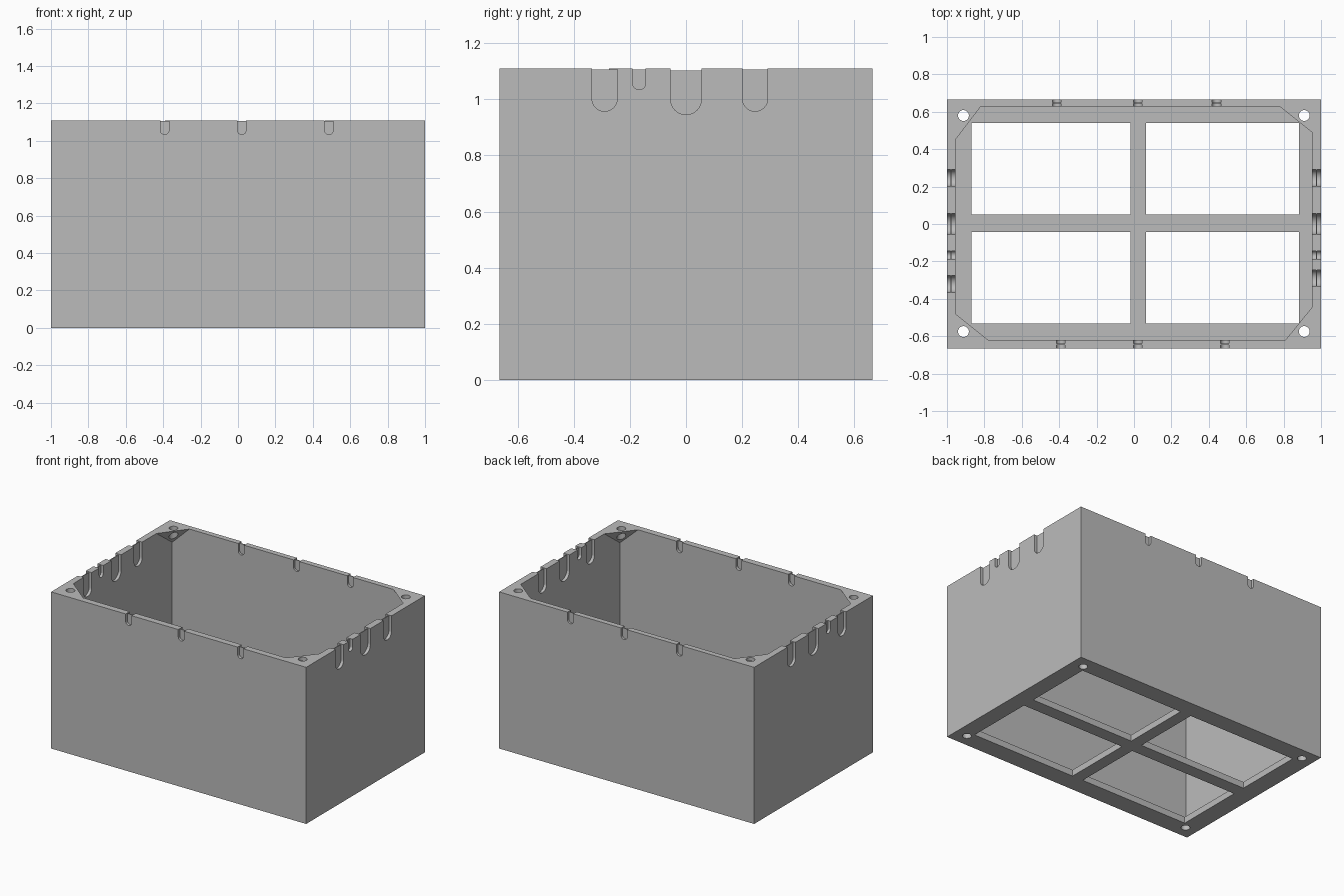
import bpy, bmesh, math
from mathutils import Vector, Matrix

if "Cube" in bpy.data.objects:
    bpy.data.objects.remove(bpy.data.objects["Cube"])

TOP, HALF_Y = 1.11, 0.665
INNER_X, INNER_Y = (-0.955, 0.952), (-0.62, 0.627)
FLOOR, GUSSET_DROP = 0.045, 0.13

grey = bpy.data.materials.new("plain grey")
grey.use_nodes = True
grey.diffuse_color = (0.5, 0.5, 0.5, 1)
grey.node_tree.nodes["Principled BSDF"].inputs["Base Color"].default_value = grey.diffuse_color


def finish(name, bm):
    bmesh.ops.recalc_face_normals(bm, faces=bm.faces)
    mesh = bpy.data.meshes.new(name)
    bm.to_mesh(mesh)
    bm.free()
    mesh.materials.append(grey)
    ob = bpy.data.objects.new(name, mesh)
    bpy.context.collection.objects.link(ob)
    return ob


def add_box(bm, xs, ys, zs):
    spans = (xs, ys, zs)
    size = [b - a for a, b in spans]
    mid = [(a + b) / 2 for a, b in spans]
    bmesh.ops.create_cube(bm, size=1, matrix=Matrix.Translation(mid) @ Matrix.Diagonal((*size, 1)))


def add_slot(bm, axis, wall, along, width, bottom, top, depth):
    """Round-bottomed prism that runs through a wall along the given axis."""
    r = width / 2
    outline = [(r, top), (-r, top)]
    for i in range(17):
        a = math.pi * (1 + i / 16)
        outline.append((r * math.cos(a), bottom + r + r * math.sin(a)))

    def point(u, z, d):
        return (wall + d, along + u, z) if axis == "x" else (along + u, wall + d, z)

    face = bm.faces.new([bm.verts.new(point(u, z, -depth / 2)) for u, z in outline])
    new = bmesh.ops.extrude_face_region(bm, geom=[face])["geom"]
    shift = (depth, 0, 0) if axis == "x" else (0, depth, 0)
    bmesh.ops.translate(bm, verts=[g for g in new if isinstance(g, bmesh.types.BMVert)], vec=shift)


def cut(target, name, bm):
    cutter = finish(name, bm)
    cutter.hide_render = True
    bpy.context.view_layer.objects.active = target
    mod = target.modifiers.new(name, "BOOLEAN")
    mod.operation, mod.solver, mod.object = "DIFFERENCE", "EXACT", cutter
    bpy.ops.object.modifier_apply(modifier=name)
    bpy.data.objects.remove(cutter)


# Outer shell
bm = bmesh.new()
add_box(bm, (-1, 1), (-HALF_Y, HALF_Y), (0, TOP))
box = finish("open_box", bm)

# Cavity, its corners sliced so sloping corner gussets remain
bm = bmesh.new()
add_box(bm, INNER_X, INNER_Y, (FLOOR, TOP + 0.1))
gussets = [(0, 0, 0.175, 0.14), (0, 1, 0.135, 0.177), (1, 0, 0.142, 0.175), (1, 1, 0.172, 0.137)]
for ix, iy, run_x, run_y in gussets:
    x, y = INNER_X[ix], INNER_Y[iy]
    sx, sy = 2 * ix - 1, 2 * iy - 1
    a = Vector((x - sx * run_x, y, TOP))
    b = Vector((x, y - sy * run_y, TOP))
    c = Vector((x, y, TOP - GUSSET_DROP))
    normal = (b - a).cross(c - a).normalized()
    if normal.dot(Vector((sx, sy, 0))) < 0:
        normal.negate()
    bmesh.ops.bisect_plane(bm, geom=bm.verts[:] + bm.edges[:] + bm.faces[:], dist=1e-6,
                           plane_co=a, plane_no=normal, clear_outer=True)
    bmesh.ops.holes_fill(bm, edges=[e for e in bm.edges if e.is_boundary], sides=0)
cut(box, "cavity", bm)

# Four floor openings
bm = bmesh.new()
for xs in ((-0.87, -0.02), (0.065, 0.882)):
    for ys in ((-0.533, -0.042), (0.05, 0.54)):
        add_box(bm, xs, ys, (-0.1, FLOOR + 0.1))
cut(box, "floor_openings", bm)

# Screw holes through gussets and floor
bm = bmesh.new()
for x in (-0.912, 0.91):
    for y in (-0.575, 0.58):
        bmesh.ops.create_cone(bm, cap_ends=True, segments=32, radius1=0.029, radius2=0.029,
                              depth=2, matrix=Matrix.Translation((x, y, 0.5)))
cut(box, "screw_holes", bm)

# Cable slots in the rim: axis, wall centre, position, width, bottom
LARGE, MEDIUM, SMALL = (0.11, 0.945), (0.09, 0.957), (0.046, 1.034)
slots = []
for wall, low in ((-0.978, -0.32), (0.976, -0.29)):
    for along, kind in ((0.246, MEDIUM), (0, LARGE), (-0.167, SMALL), (low, MEDIUM)):
        slots.append(("x", wall, along, *kind))
for wall, places in ((-0.643, (-0.392, 0.02, 0.486)), (0.646, (-0.414, 0.02, 0.441))):
    for along in places:
        slots.append(("y", wall, along, *SMALL))

bm = bmesh.new()
for slot in slots:
    add_slot(bm, *slot, TOP + 0.1, 0.07)
cut(box, "cable_slots", bm)

# Thin knock-out webs in the middle of each slot
bm = bmesh.new()
for axis, wall, along, width, bottom in slots:
    top = TOP - (0.007 if width > 0.1 else 0.004)
    add_slot(bm, axis, wall, along, width + 0.002, bottom - 0.001, top, 0.006)
webs = finish("knockout_webs", bm)

# Smooth the round cuts, keep the corners sharp
for ob in (box, webs):
    bpy.ops.object.select_all(action="DESELECT")
    ob.select_set(True)
    bpy.context.view_layer.objects.active = ob
    bpy.ops.object.shade_smooth_by_angle(angle=math.radians(30))
